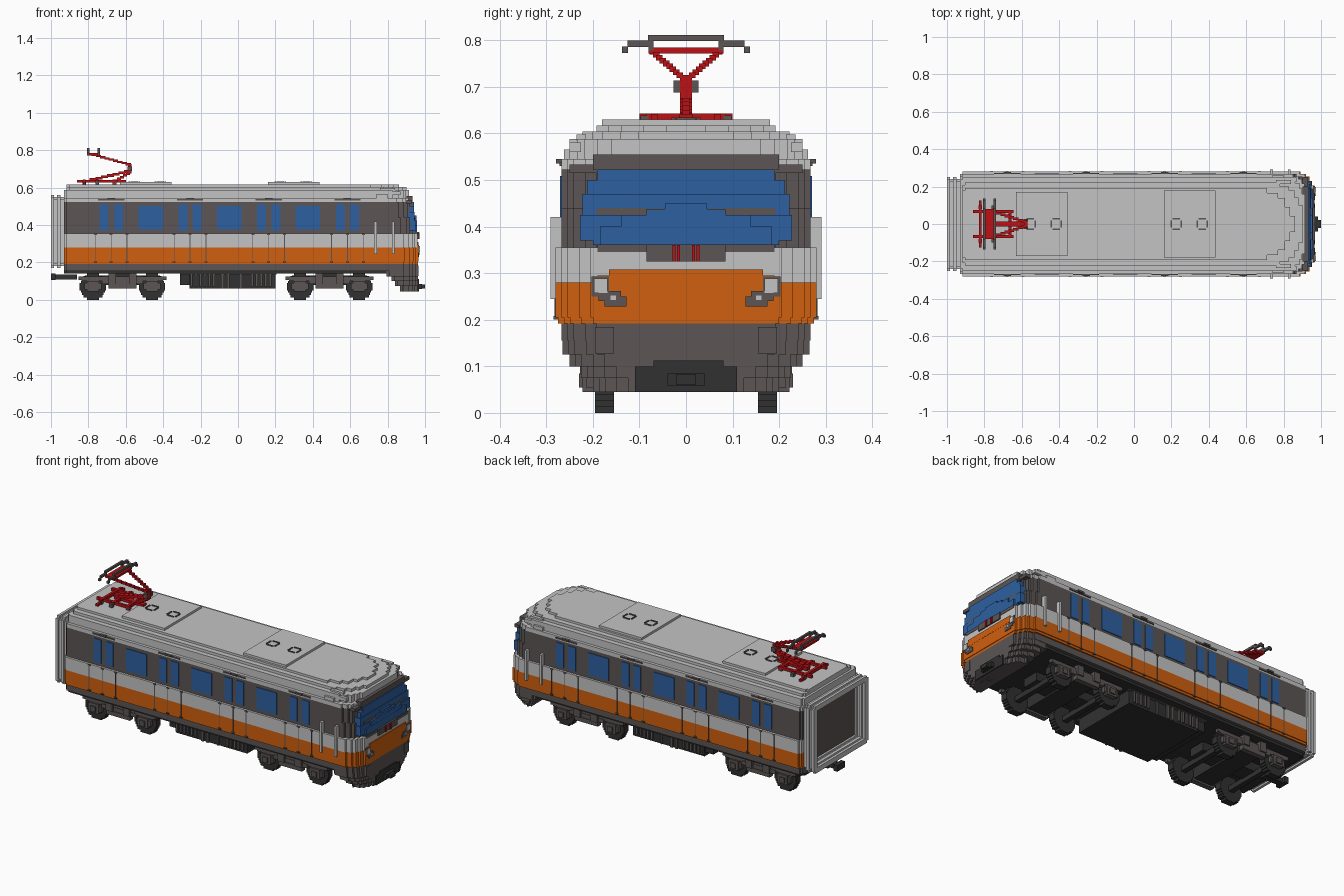
import bpy, bmesh, math

cube = bpy.data.objects.get("Cube")
if cube:
    bpy.data.objects.remove(cube, do_unlink=True)

V = 0.0128  # stair step size


def material(name, r, g, b):
    lin = [(c / 255 / 12.92) if c < 11 else ((c / 255 + 0.055) / 1.055) ** 2.4 for c in (r, g, b)]
    m = bpy.data.materials.new(name)
    m.use_nodes = True
    m.diffuse_color = (*lin, 1)
    m.node_tree.nodes["Principled BSDF"].inputs["Base Color"].default_value = (*lin, 1)
    return m


GREY = material("light grey", 196, 196, 196)
ORANGE = material("orange", 208, 96, 14)
DARK = material("warm dark grey", 92, 85, 85)
BLUE = material("glass blue", 45, 96, 160)
RED = material("red", 190, 17, 22)
BLACK = material("near black", 50, 49, 49)


def finish(name, bm, mat):
    bmesh.ops.recalc_face_normals(bm, faces=bm.faces)
    me = bpy.data.meshes.new(name)
    bm.to_mesh(me)
    bm.free()
    me.materials.append(mat)
    ob = bpy.data.objects.new(name, me)
    bpy.context.collection.objects.link(ob)
    return ob


def boxes(name, mat, items, mirror=False):
    """Boxes given as (x0, x1, y0, y1, z0, z1), optionally repeated on the -y side."""
    bm = bmesh.new()
    items = list(items)
    if mirror:
        items += [(a, b, -d, -c, e, f) for a, b, c, d, e, f in items]
    for x0, x1, y0, y1, z0, z1 in items:
        vs = bmesh.ops.create_cube(bm, size=1)["verts"]
        for v in vs:
            v.co.x = x0 + (v.co.x + .5) * (x1 - x0)
            v.co.y = y0 + (v.co.y + .5) * (y1 - y0)
            v.co.z = z0 + (v.co.z + .5) * (z1 - z0)
    return finish(name, bm, mat)


CORNER = [(0, .075), (.013, .05), (.026, .026), (.045, .013), (.075, 0)]


def slabs(name, mat, layers):
    """Horizontal slabs with stair-stepped nose corners: (z0, z1, half width, rear x, nose x, corner scale)."""
    bm = bmesh.new()
    for z0, z1, hw, xb, xf, k in layers:
        side = []
        for i, (dx, dy) in enumerate(CORNER):
            if i:
                side.append((xf - dx * k, hw - CORNER[i - 1][1] * k))
            side.append((xf - dx * k, hw - dy * k))
        side += [(xb + V, hw), (xb + V, hw - V), (xb, hw - V)]
        plan = side + [(x, -y) for x, y in reversed(side)]
        face = bm.faces.new([bm.verts.new((x, y, z0)) for x, y in plan])
        ext = bmesh.ops.extrude_face_region(bm, geom=[face])["geom"]
        for v in ext:
            if isinstance(v, bmesh.types.BMVert):
                v.co.z = z1
    return finish(name, bm, mat)


def stairs(p, q, n, t, wy):
    """Stepped beam from p to q in the xz plane, with y interpolated."""
    out = []
    for i in range(n):
        a, b = i / n, (i + 1) / n
        x0, x1 = sorted((p[0] + (q[0] - p[0]) * a, p[0] + (q[0] - p[0]) * b))
        y = p[1] + (q[1] - p[1]) * (a + b) / 2
        z = p[2] + (q[2] - p[2]) * (a + b) / 2
        out.append((x0 - .003, x1 + .003, y - wy, y + wy, z - t, z + t))
    return out


R = -.93
# Body shell, stacked bands
slabs("floor", BLACK, [(.14, .156, .25, R, .85, .5)])
slabs("lower_sill", DARK, [(.155, .192, .267, R, .962, 1)])
slabs("orange_band", ORANGE, [(.192, .205, .275, R, .962, 1), (.205, .28, .28, R, .965, 1)])
slabs("waist_band", GREY, [(.28, .355, .28, R, .96, 1)])
slabs("window_band", DARK, [(.355, .44, .267, R, .945, 1), (.44, .522, .267, R, .932, 1)])
slabs("roof", GREY, [(.522, .545, .267, R, .925, 1), (.545, .588, .25, R, .915, 1.2),
                     (.588, .604, .222, R + V, .90, 1.6), (.604, .617, .192, R + V, .86, 2)])
slabs("front_skirt", DARK, [(.125, .156, .265, .795, .962, 1), (.10, .125, .25, .82, .962, 1),
                            (.075, .10, .225, .84, .962, 1), (.045, .075, .2, .865, .96, 1)])

# Roof units and vent rings
boxes("roof_units", GREY, [(-.63, -.355, -.17, .17, .61, .63), (.16, .435, -.18, .18, .61, .63)])
rings = []
for x in (-.555, -.415, .225, .365):
    z = .631
    rings += [(x - .02, x + .02, s - .004, s + .004, z - .006, z + .003) for s in (-.027, .027)]
    rings += [(x + s - .004, x + s + .004, -.02, .02, z - .006, z + .003) for s in (-.027, .027)]
boxes("roof_vents", DARK, rings)
boxes("roof_shoulder_steps", GREY, [(.74, .80, .24, .262, .545, .565), (.80, .87, .225, .25, .56, .58),
                                    (.76, .84, .215, .235, .585, .598)], True)

# Side windows, door windows and door fittings
doors = (-.678, -.256, .164, .585)
panes = [(c - .0655, c + .0655, .26, .271, .375, .503) for c in (-.466, -.046, .374)]
for d in doors:
    for s in (-.038, .038):
        panes.append((d + s - .024, d + s + .024, .26, .271, .372, .509))
boxes("side_windows", BLUE, panes, True)
seams, tops, lights = [], [], []
for d in doors:
    seams += [(d + s - .002, d + s + .002, .275, .282, .2, .355) for s in (-.085, 0, .085)]
    seams += [(d + s - .008, d + s + .008, .275, .284, z, z + .008) for s in (-.085, 0, .085) for z in (.2, .347)]
    tops += [(d - .07, d + .07, .26, .272, .53, .538), (d - .02, d + .02, .26, .279, .535, .545)]
boxes("door_seams", DARK, seams, True)
boxes("door_gear", DARK, tops, True)
boxes("cab_handrails", GREY, [(x - .007, x + .007, .262, .291, .245, .42) for x in (.735, .83)], True)

# Cab front
boxes("windscreen_surround", DARK, [(.90, .934, -.20, .20, .522, .555), (.90, .93, -.25, .25, .515, .533),
                                    (.93, .962, -.19, .19, .345, .362), (.94, .967, -.085, .085, .325, .362)])
boxes("windscreen", BLUE, [(.90, .94, -.19, .19, .50, .522), (.90, .94, -.213, .213, .47, .50),
                           (.90, .944, -.222, .222, .425, .47), (.90, .949, -.228, .228, .37, .425),
                           (.92, .95, -.20, .20, .36, .37)])
boxes("windscreen_lower_glass", BLUE, [(.93, .957, -.185, .185, .362, .40), (.93, .956, -.14, .14, .40, .425),
                                       (.93, .955, -.085, .085, .425, .438), (.93, .954, -.045, .045, .438, .45)])
boxes("orange_front_rise", ORANGE, [(.93, .966, -.19, .19, .27, .295), (.93, .966, -.165, .165, .295, .308)])
boxes("wipers", RED, [(.96, .971, y - .003, y + .003, .325, .36) for y in (-.026, -.016, .016, .026)])
boxes("headlight_bezels", DARK, [(.92, .968, .165, .203, .25, .293), (.92, .969, .14, .188, .24, .262),
                                 (.92, .969, .128, .175, .228, .25)], True)
boxes("headlights", GREY, [(.93, .972, .168, .198, .257, .288), (.93, .972, .15, .162, .242, .252)], True)
boxes("front_step_panels", DARK, [(.93, .966, .155, .195, .128, .184)], True)
boxes("front_coupler_box", BLACK, [(.90, .967, -.11, .11, .045, .10), (.90, .968, -.07, .08, .045, .112)])
boxes("front_coupler", BLACK, [(.95, .985, -.04, .04, .058, .085), (.97, 1.0, -.022, .022, .06, .082)])

# Rear gangway: ribbed hollow frame
ribs = []
for x0, x1, hw, z0, z1 in ((-1, -.985, .25, .17, .56), (-.985, -.967, .24, .18, .55),
                           (-.967, -.95, .25, .17, .56), (-.95, -.92, .24, .18, .55)):
    ribs += [(x0, x1, -hw + V, hw - V, z1 - .03, z1), (x0, x1, -hw + V, hw - V, z0, z0 + .03),
             (x0, x1, hw - .03, hw, z0 + V, z1 - V), (x0, x1, -hw, -hw + .03, z0 + V, z1 - V)]
boxes("rear_gangway", GREY, ribs)
boxes("rear_end_panel", DARK, [(-.938, -.92, -.215, .215, .195, .535)])
boxes("rear_coupler", BLACK, [(-.985, -.86, -.018, .018, .108, .135), (-1, -.975, -.035, .035, .105, .14)])

# Bogies with stair-stepped wheels
tread, frames, axles = [], [], []
for c in (-.618, .49):
    for w in (c - .158, c + .158):
        n = 11
        for i in range(n):
            h = (i + .5) / n * 2 - 1
            half = max(2, round(math.sqrt(1 - h * h) * .07 / V * 2)) * V / 2
            tread.append((w - half, w + half, .155, .195, i * .14 / n, (i + 1) * .14 / n))
        axles.append((w - .015, w + .015, -.16, .16, .055, .085))
        frames += [(w - .032, w + .032, .19, .222, .045, .10), (w - .045, w + .045, .19, .215, .055, .09),
                   (w - .06, w + .06, .19, .212, .10, .125), (w - .016, w + .016, .19, .23, .055, .085)]
    frames += [(c - .235, c + .235, .19, .212, .105, .125), (c - .11, c + .11, .19, .215, .085, .108),
               (c - .075, c + .075, .19, .22, .06, .085)]
    frames += [(c + s - .02, c + s + .02, .19, .228, .085, .145) for s in (-.055, .055)]
    axles += [(c - .06, c + .06, -.2, .2, .07, .15), (c - .2, c + .2, -.05, .05, .08, .13)]
boxes("wheels", BLACK, tread, True)
boxes("bogie_side_frames", DARK, frames, True)
boxes("axles_and_bolsters", BLACK, axles)

# Underfloor equipment
boxes("equipment_boxes", BLACK, [(-.26, .20, -.20, .20, .06, .145), (-.31, -.26, -.19, .19, .08, .145)])
grille = [(-.255 + i * .024, -.243 + i * .024, .19, .21, .072, .135) for i in range(6)]
grille += [(.07 + i * .024, .082 + i * .024, .19, .21, .072, .135) for i in range(5)]
grille += [(-.09, -.075, .19, .21, .06, .145), (-.06, -.045, .19, .21, .06, .145),
           (.01, .02, .19, .207, .06, .145), (-.31, .205, .19, .212, .135, .15)]
boxes("equipment_grilles", DARK, grille, True)

# Pantograph
boxes("pantograph_base", RED, [(-.86, -.645, .06, .075, .627, .642), (-.83, -.815, -.10, .10, .625, .643),
                               (-.76, -.745, -.085, .085, .625, .643), (-.67, -.655, -.075, .075, .625, .643),
                               (-.83, -.815, .10, .125, .617, .63), (-.79, -.60, 0, .014, .627, .642)], True)
boxes("pantograph_insulators", DARK, [(x - .01, x + .01, .08, .098, .612, .638) for x in (-.822, -.752)]
      + [(-.67, -.65, .06, .075, .612, .63)], True)
arms = stairs((-.79, 0, .64), (-.575, 0, .69), 7, .007, .013)
arms += stairs((-.66, 0, .632), (-.58, 0, .68), 5, .007, .008)
arms += [(-.588, -.57, -.013, .013, .675, .725)]
for s in (-1, 1):
    arms += stairs((-.575, s * .01, .722), (-.78, s * .075, .778), 9, .006, .007)
arms += [(-.80, -.742, -.08, .08, .772, .784)]
boxes("pantograph_arms", RED, arms)
head = []
for x in (-.80, -.745):
    head += [(x - .006, x + .006, 0, .082, .798, .811), (x - .006, x + .006, .07, .126, .786, .799),
             (x - .006, x + .006, .124, .137, .773, .787), (x - .005, x + .005, .07, .08, .778, .80)]
boxes("pantograph_head", DARK, head, True)
boxes("pantograph_knuckle", DARK, [(-.592, -.568, .013, .027, .688, .714)], True)
